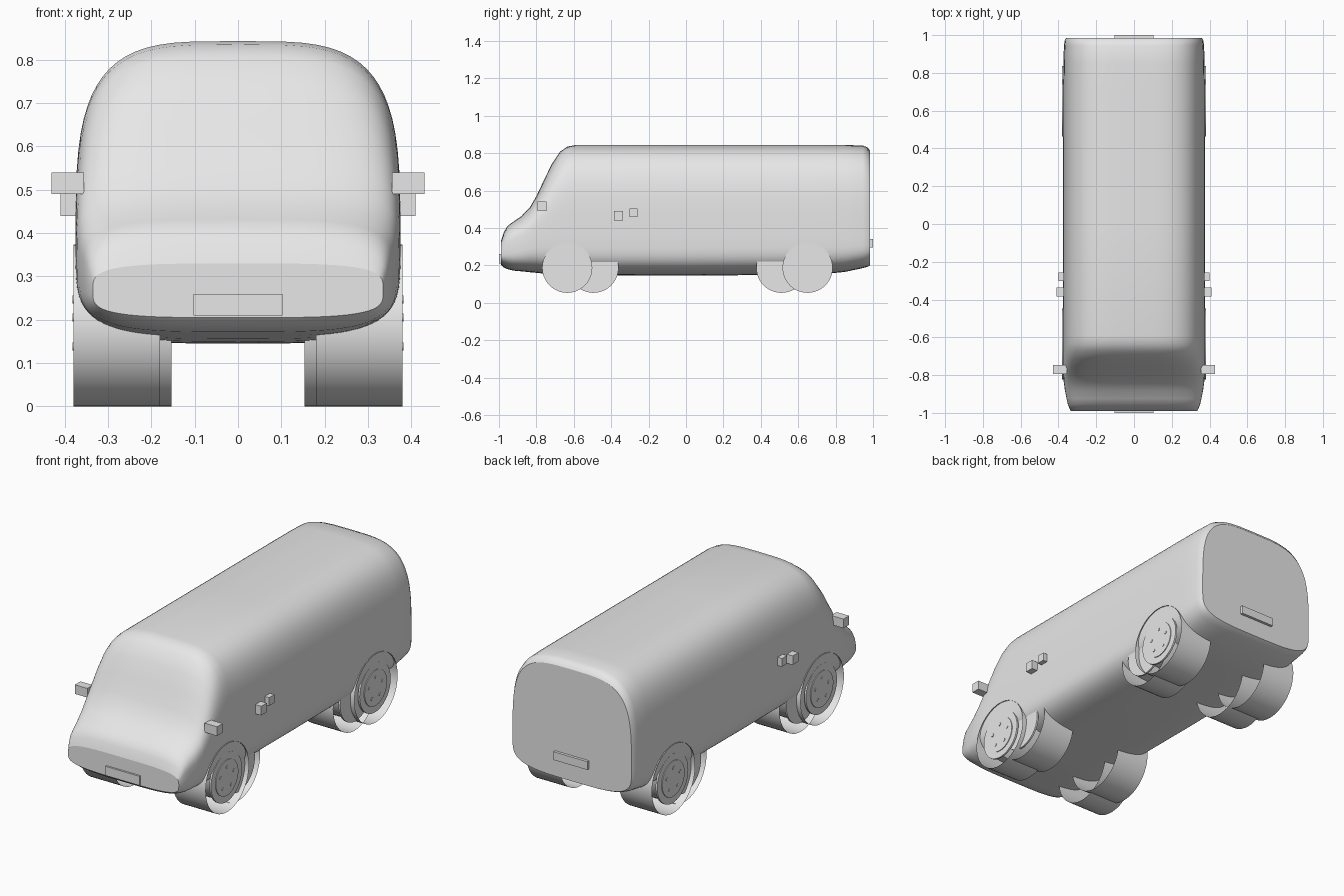
import bpy, bmesh, math
from mathutils import Matrix, Vector

cube = bpy.data.objects.get("Cube")
if cube:
    bpy.data.objects.remove(cube, do_unlink=True)

paint = bpy.data.materials.new("pale_grey")
paint.use_nodes = True
grey = (0.8, 0.8, 0.8, 1)
paint.diffuse_color = grey
paint.node_tree.nodes["Principled BSDF"].inputs["Base Color"].default_value = grey


def finish(bm, name):
    mesh = bpy.data.meshes.new(name)
    bm.to_mesh(mesh)
    bm.free()
    mesh.materials.append(paint)
    obj = bpy.data.objects.new(name, mesh)
    bpy.context.collection.objects.link(obj)
    return obj


def box(name, low, high):
    bm = bmesh.new()
    low, high = Vector(low), Vector(high)
    size = high - low
    place = Matrix.Translation((low + high) / 2) @ Matrix.Diagonal((*size, 1))
    bmesh.ops.create_cube(bm, size=1, matrix=place)
    return finish(bm, name)


def round_part(name, radius, x0, x1, y, z, caps, sides=48):
    """Cylinder along x, left open at the ends unless capped."""
    bm = bmesh.new()
    place = Matrix.Translation(((x0 + x1) / 2, y, z)) @ Matrix.Rotation(math.pi / 2, 4, "Y")
    bmesh.ops.create_cone(bm, cap_ends=caps, segments=sides, radius1=radius,
                          radius2=radius, depth=abs(x1 - x0), matrix=place)
    for f in bm.faces:
        f.smooth = len(f.verts) == 4
    return finish(bm, name)


# Body shell: rounded cross-sections lofted from nose to tail
# each station: y, bottom, top, half width
stations = [
    (-0.99, 0.205, 0.33, 0.335), (-0.975, 0.19, 0.375, 0.342),
    (-0.955, 0.18, 0.41, 0.35), (-0.925, 0.172, 0.432, 0.357),
    (-0.88, 0.168, 0.463, 0.366), (-0.835, 0.163, 0.51, 0.372),
    (-0.80, 0.16, 0.57, 0.374), (-0.76, 0.156, 0.655, 0.375),
    (-0.717, 0.153, 0.743, 0.375), (-0.674, 0.15, 0.807, 0.375),
    (-0.635, 0.148, 0.835, 0.375), (-0.59, 0.146, 0.843, 0.375),
    (0.0, 0.145, 0.843, 0.375), (0.70, 0.15, 0.843, 0.375),
    (0.85, 0.165, 0.843, 0.374), (0.945, 0.185, 0.841, 0.371),
    (0.972, 0.193, 0.83, 0.367), (0.985, 0.2, 0.81, 0.36),
]
SIDES = 72


def section(y, bottom, top, half):
    middle = min(0.35, bottom + (top - bottom) * 0.5)
    points = []
    for i in range(SIDES):
        a = math.tau * i / SIDES
        c, s = math.cos(a), math.sin(a)
        height = top - middle if s > 0 else middle - bottom
        power = 2 / 3.8
        points.append((half * math.copysign(abs(c) ** power, c), y,
                       middle + height * math.copysign(abs(s) ** power, s)))
    return points


bm = bmesh.new()
rings = [[bm.verts.new(p) for p in section(*st)] for st in stations]
for a, b in zip(rings, rings[1:]):
    for i in range(SIDES):
        j = (i + 1) % SIDES
        bm.faces.new((a[i], a[j], b[j], b[i])).smooth = True
bm.faces.new(rings[0])
bm.faces.new(rings[-1])
bmesh.ops.recalc_face_normals(bm, faces=bm.faces)
finish(bm, "body")

# Number plates, left blank
box("front_plate", (-0.103, -1.0, 0.21), (0.103, -0.98, 0.26))
box("rear_plate", (-0.103, 0.98, 0.295), (0.103, 1.0, 0.34))

# Paired details and wheels
RADIUS = 0.187
for side, label in ((1, "left"), (-1, "right")):
    def pair(name, x0, x1, y0, y1, z0, z1):
        xs = sorted((side * x0, side * x1))
        box(f"{label}_{name}", (xs[0], y0, z0), (xs[1], y1, z1))

    pair("mirror", 0.355, 0.43, -0.795, -0.747, 0.49, 0.54)
    pair("front_handle", 0.355, 0.41, -0.385, -0.337, 0.44, 0.49)
    pair("rear_handle", 0.355, 0.40, -0.302, -0.258, 0.458, 0.503)

    for end, y, inward in (("front", -0.635, 1), ("rear", 0.65, -1)):
        name = f"{label}_{end}"
        # outer wheel: open tread band, rim and hub
        round_part(name + "_tread", RADIUS, side * 0.18, side * 0.38, y, RADIUS, False)
        round_part(name + "_rim", 0.134, side * 0.365, side * 0.375, y, RADIUS, True)
        round_part(name + "_hub", 0.097, side * 0.37, side * 0.379, y, RADIUS, True)
        for k in range(5):
            a = math.tau * k / 5 + math.pi / 2
            round_part(f"{name}_wheel_nut_{k + 1}", 0.009, side * 0.375, side * 0.382,
                       y + 0.06 * math.cos(a), RADIUS + 0.06 * math.sin(a), True, 8)
        # second wheel, set inward and towards the middle of the van
        y2 = y + inward * 0.14
        round_part(name + "_inner_tread", RADIUS, side * 0.153, side * 0.35, y2, RADIUS, False)
        round_part(name + "_inner_rim", 0.134, side * 0.345, side * 0.355, y2, RADIUS, True)
